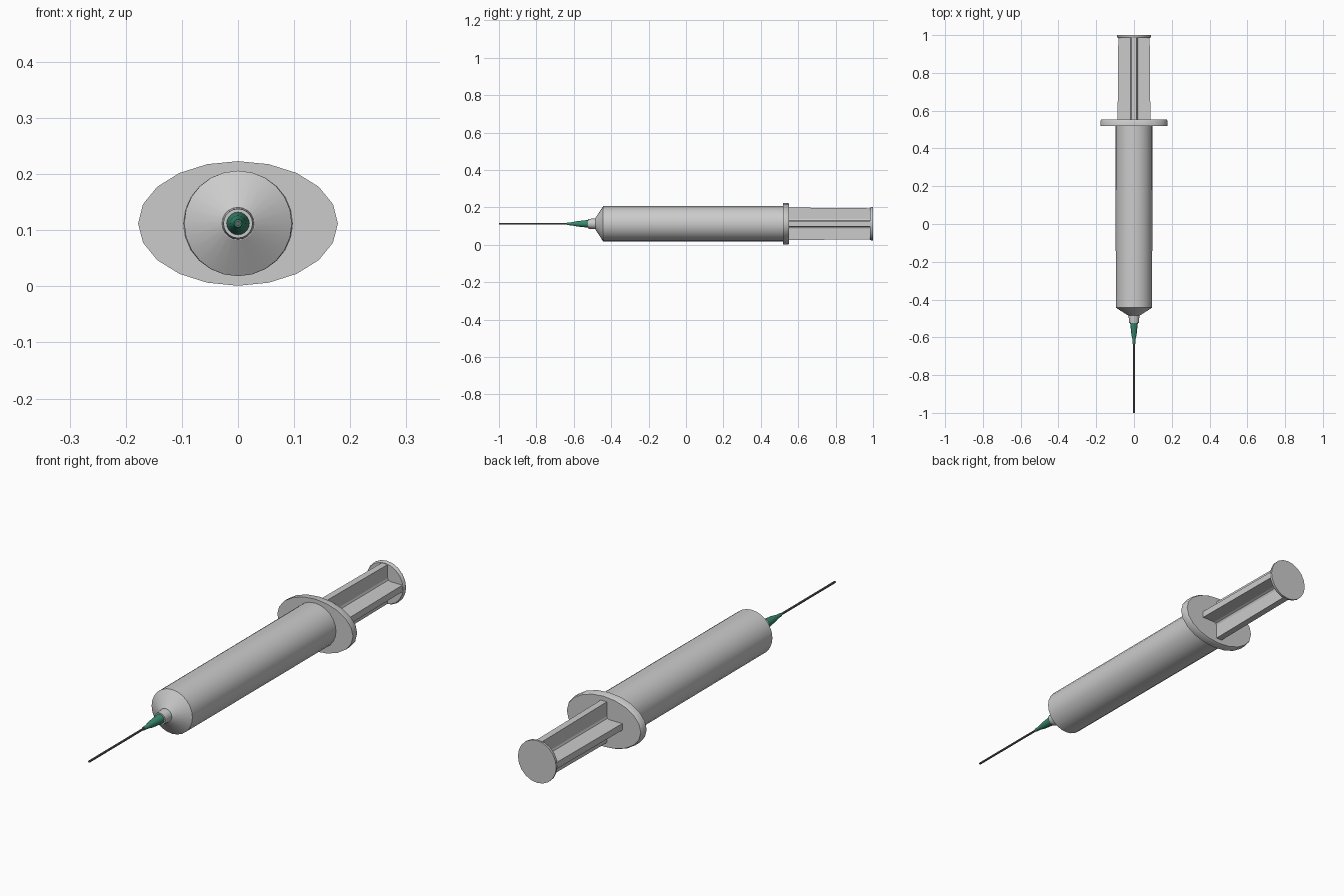
import bpy, math

if "Cube" in bpy.data.objects:
    bpy.data.objects.remove(bpy.data.objects["Cube"])

Z = 0.112  # height of the long axis


def mat(name, c):
    m = bpy.data.materials.new(name)
    m.diffuse_color = (*c, 1)
    m.use_nodes = True
    m.node_tree.nodes["Principled BSDF"].inputs["Base Color"].default_value = m.diffuse_color
    return m


GREY = mat("light grey plastic", (0.6, 0.6, 0.6))
GREEN = mat("green hub", (0.04, 0.25, 0.16))
STEEL = mat("dark steel", (0.15, 0.14, 0.14))


def loft(name, sections, material, smooth=True):
    """Join cross-sections (y, [(x, z), ...]) along y and cap both ends."""
    n = len(sections[0][1])
    verts = [(x, y, Z + z) for y, pts in sections for x, z in pts]
    faces = [(r * n + i, r * n + (i + 1) % n, (r + 1) * n + (i + 1) % n, (r + 1) * n + i)
             for r in range(len(sections) - 1) for i in range(n)]
    faces += [tuple(range(n))[::-1], tuple(range((len(sections) - 1) * n, len(sections) * n))]
    me = bpy.data.meshes.new(name)
    me.from_pydata(verts, [], [f[::-1] for f in faces])
    me.materials.append(material)
    ob = bpy.data.objects.new(name, me)
    bpy.context.collection.objects.link(ob)
    if smooth:
        bpy.ops.object.select_all(action='DESELECT')
        ob.select_set(True)
        bpy.context.view_layer.objects.active = ob
        bpy.ops.object.shade_smooth_by_angle(angle=math.radians(30))
    return ob


def ring(rx, rz=None, n=20):
    rz = rx if rz is None else rz
    return [(rx * math.sin(math.tau * i / n), rz * math.cos(math.tau * i / n)) for i in range(n)]


def cross(r, t, f):
    """Plus-shaped section: rib reach r, half thickness t, inner fillet f."""
    arm = [(t, t + f), (t, r), (-t, r), (-t, t + f), (-t - f * .3, t + f * .3), ]
    pts = []
    for k in range(4):
        c, s = [(1, 0), (0, 1), (-1, 0), (0, -1)][k]
        pts += [(x * c - z * s, x * s + z * c) for x, z in arm]
    return pts[::-1]


# Barrel with conical shoulder
loft("barrel", [(-0.485, ring(0.03, n=24)), (-0.443, ring(0.096, 0.094, 24)),
                (0.525, ring(0.098, 0.094, 24))], GREY)
# Nozzle
loft("nozzle", [(-0.525, ring(0.026)), (-0.48, ring(0.029))], GREY)
# Oval finger flange
loft("finger_flange", [(0.518, ring(0.178, 0.111)), (0.545, ring(0.178, 0.111)),
                       (0.552, ring(0.174, 0.107))], GREY)
# Plunger rod with four ribs
loft("plunger_rod", [(0.54, cross(0.087, 0.014, 0.012)), (0.988, cross(0.083, 0.014, 0.012))],
     GREY, smooth=False)
# Thumb disc
loft("thumb_disc", [(0.985, ring(0.086)), (0.992, ring(0.09)), (1.0, ring(0.09))], GREY)
# Needle hub
loft("needle_hub", [(-0.635, ring(0.007)), (-0.61, ring(0.0085)), (-0.585, ring(0.014)),
                    (-0.518, ring(0.021))], GREEN)
# Needle
loft("needle", [(-1.0, ring(0.0045, n=10)), (-0.62, ring(0.0045, n=10))], STEEL)
